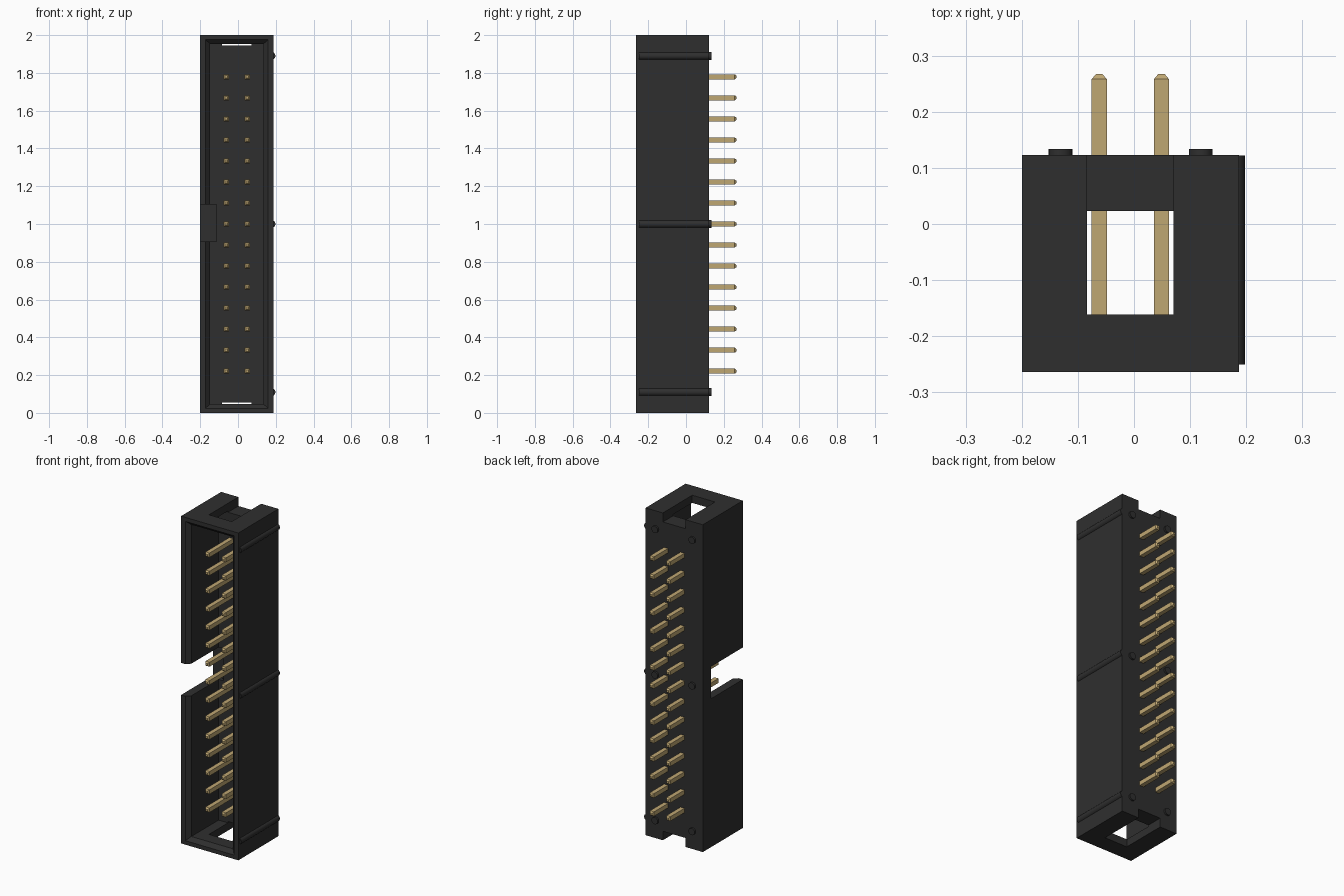
import bpy, bmesh, math
from mathutils import Matrix, Vector

cube = bpy.data.objects.get("Cube")
if cube:
    bpy.data.objects.remove(cube, do_unlink=True)


def material(name, rgb):
    m = bpy.data.materials.new(name)
    m.use_nodes = True
    color = (*rgb, 1)
    m.diffuse_color = color
    m.node_tree.nodes["Principled BSDF"].inputs["Base Color"].default_value = color
    return m


BLACK = material("black_plastic", (0.028, 0.028, 0.028))
GOLD = material("pale_gold", (0.52, 0.385, 0.17))


def add_object(name, bm, mat):
    bmesh.ops.recalc_face_normals(bm, faces=bm.faces)
    mesh = bpy.data.meshes.new(name)
    bm.to_mesh(mesh)
    bm.free()
    mesh.materials.append(mat)
    ob = bpy.data.objects.new(name, mesh)
    bpy.context.collection.objects.link(ob)
    return ob


def loft(name, x, z, sections, mat):
    """Solid along y through rectangles given as (y, half width, half height)."""
    bm = bmesh.new()
    rings = [[bm.verts.new((x + sx * w, y, z + sz * h))
              for sx, sz in ((-1, -1), (1, -1), (1, 1), (-1, 1))]
             for y, w, h in sections]
    bm.faces.new(rings[0])
    bm.faces.new(rings[-1])
    for a, b in zip(rings, rings[1:]):
        for i in range(4):
            j = (i + 1) % 4
            bm.faces.new((a[i], a[j], b[j], b[i]))
    return add_object(name, bm, mat)


def rod(name, x, z, radius, y0, y1, mat):
    """Round bar along y."""
    bm = bmesh.new()
    bmesh.ops.create_cone(bm, cap_ends=True, segments=24, radius1=radius,
                          radius2=radius, depth=y1 - y0)
    bm.transform(Matrix.Translation(Vector((x, (y0 + y1) / 2, z)))
                 @ Matrix.Rotation(math.pi / 2, 4, 'X'))
    ob = add_object(name, bm, mat)
    bpy.ops.object.select_all(action='DESELECT')
    ob.select_set(True)
    bpy.context.view_layer.objects.active = ob
    bpy.ops.object.shade_smooth_by_angle(angle=math.radians(35))
    return ob


FRONT, BACK, FLOOR = -0.264, 0.123, 0.023
MID_X, MID_Z = -0.0065, 1.0

# Shroud housing with its cavity, end slots and keying notch
housing = loft("housing", MID_X, MID_Z,
               [(FRONT, 0.1935, 1), (BACK, 0.1935, 1)], BLACK)
cutters = [
    loft("cavity_cutter", MID_X, MID_Z,
         [(FRONT - 0.01, 0.175, 0.985), (FRONT + 0.024, 0.141, 0.953),
          (FLOOR, 0.141, 0.953)], BLACK),
    loft("key_notch_cutter", -0.2135, 1.005,
         [(-0.4, 0.1, 0.098), (0.046, 0.1, 0.098)], BLACK),
]
for z in (-0.055, 2.055):
    cutters.append(loft("end_slot_cutter", MID_X, z,
                        [(-0.161, 0.077, 0.11), (0.3, 0.077, 0.11)], BLACK))

bpy.context.view_layer.objects.active = housing
for cutter in cutters:
    cutter.hide_render = True
    mod = housing.modifiers.new("cut", 'BOOLEAN')
    mod.operation = 'DIFFERENCE'
    mod.solver = 'EXACT'
    mod.object = cutter
    bpy.ops.object.modifier_apply(modifier=mod.name)
    bpy.data.objects.remove(cutter, do_unlink=True)

# Half-round side ribs and round standoffs on the back
for place, z in (("bottom", 0.11), ("middle", 1.0), ("top", 1.89)):
    rod(f"side_rib_{place}", 0.177, z, 0.021, -0.25, BACK - 0.001, BLACK)
    for side, x in (("left", 0.119), ("right", -0.131)):
        rod(f"standoff_{place}_{side}", x, z, 0.021, BACK - 0.02, 0.134, BLACK)

# Two columns of square pins with tapered tips
HALF, TIP, ROWS, PITCH = 0.0135, 0.006, 15, 0.1113
pin_mesh = None
for side, x in (("left", 0.049), ("right", -0.062)):
    for row in range(ROWS):
        z = MID_Z + (row - (ROWS - 1) / 2) * PITCH
        name = f"pin_{side}_{row + 1}"
        if pin_mesh is None:
            pin = loft(name, 0, 0, [(-0.215, TIP, TIP), (-0.206, HALF, HALF),
                                    (0.258, HALF, HALF), (0.267, TIP, TIP)], GOLD)
            pin_mesh = pin.data
        else:
            pin = bpy.data.objects.new(name, pin_mesh)
            bpy.context.collection.objects.link(pin)
        pin.location = (x, 0, z)
